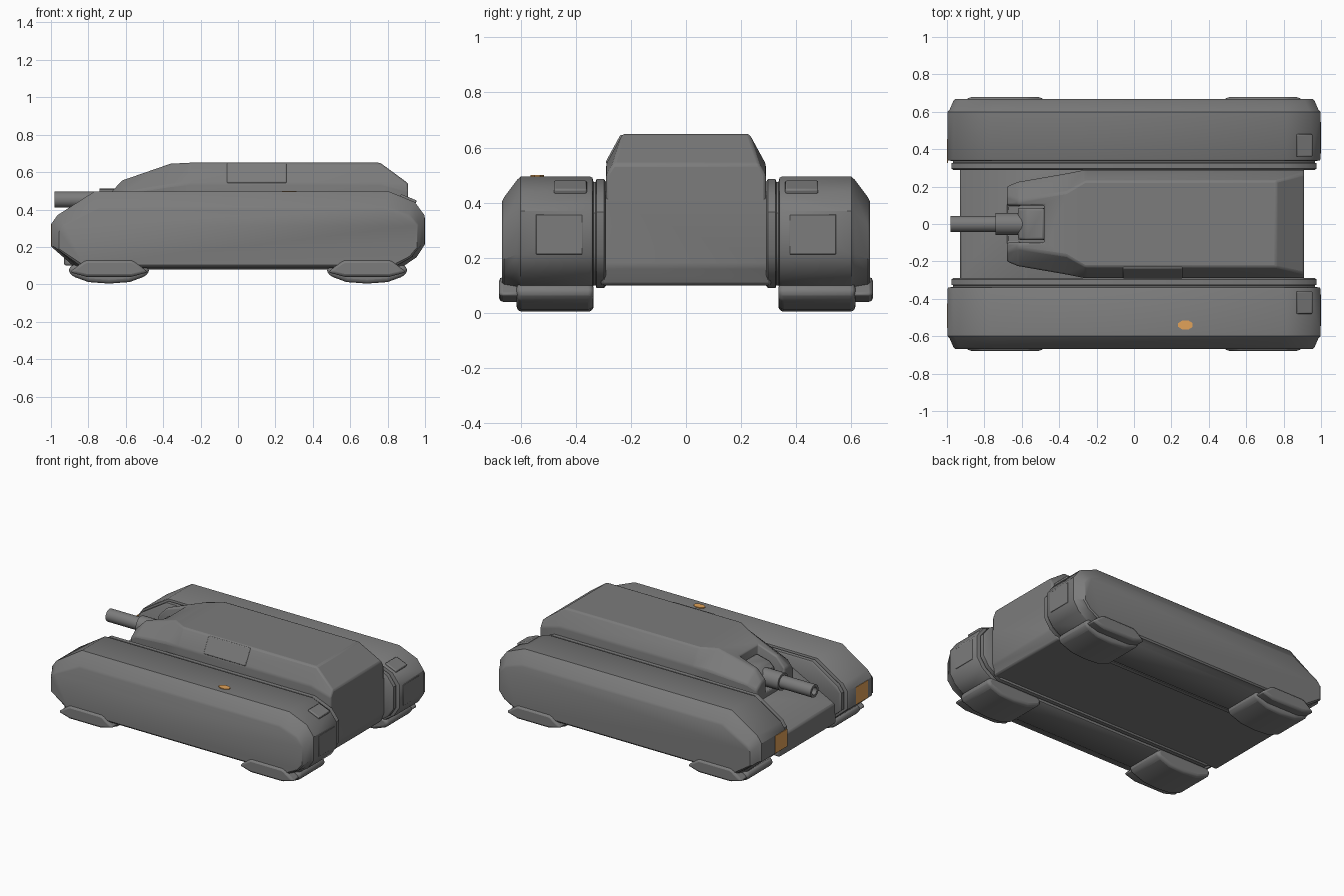
import bpy, bmesh, math
from mathutils import Matrix

cube = bpy.data.objects.get("Cube")
if cube:
    bpy.data.objects.remove(cube, do_unlink=True)


def material(name, rgb):
    m = bpy.data.materials.new(name)
    m.use_nodes = True
    m.diffuse_color = (*rgb, 1)
    m.node_tree.nodes["Principled BSDF"].inputs["Base Color"].default_value = (*rgb, 1)
    return m


GREY = material("armour grey", (0.2, 0.2, 0.2))
ORANGE = material("signal orange", (0.75, 0.36, 0.1))


def finish(bm, name, mat=GREY, bevel=0.0, segments=2):
    bmesh.ops.recalc_face_normals(bm, faces=bm.faces)
    mesh = bpy.data.meshes.new(name)
    bm.to_mesh(mesh)
    bm.free()
    mesh.materials.append(mat)
    ob = bpy.data.objects.new(name, mesh)
    bpy.context.collection.objects.link(ob)
    bpy.ops.object.select_all(action='DESELECT')
    ob.select_set(True)
    bpy.context.view_layer.objects.active = ob
    bpy.ops.object.shade_smooth_by_angle(angle=math.radians(35))
    if bevel:
        mod = ob.modifiers.new("soft_edges", 'BEVEL')
        mod.width, mod.segments, mod.limit_method = bevel, segments, 'ANGLE'
        mod.angle_limit = math.radians(20)
    return ob


def loft(name, rings, **style):
    """Skin closed rings of equal length and cap both ends."""
    bm = bmesh.new()
    loops = [[bm.verts.new(p) for p in ring] for ring in rings]
    n = len(loops[0])
    for a, b in zip(loops, loops[1:]):
        for i in range(n):
            j = (i + 1) % n
            bm.faces.new((a[i], a[j], b[j], b[i]))
    bm.faces.new(loops[0])
    bm.faces.new(loops[-1])
    return finish(bm, name, **style)


def prism(name, profile, y0, y1, **style):
    return loft(name, [[(x, y, z) for x, z in profile] for y in (y0, y1)], **style)


def box(name, centre, size, tilt=0, axis='Y', **style):
    bm = bmesh.new()
    bmesh.ops.create_cube(bm, size=1)
    bm.transform(Matrix.Translation(centre) @ Matrix.Rotation(tilt, 4, axis)
                 @ Matrix.Diagonal((*size, 1)))
    return finish(bm, name, **style)


# Central hull with sloping nose deck
prism("hull", [(-0.93, 0.1), (-0.93, 0.24), (-0.58, 0.42), (0.91, 0.42),
               (0.91, 0.17), (0.88, 0.1)], -0.31, 0.31, bevel=0.012)

# Turret: x, side half-width, shoulder height, roof half-width, roof height
stations = [(-0.68, 0.2, 0.45, 0.15, 0.49), (-0.62, 0.225, 0.49, 0.13, 0.555),
            (-0.36, 0.27, 0.53, 0.17, 0.645), (-0.26, 0.29, 0.54, 0.23, 0.65),
            (0.76, 0.29, 0.54, 0.23, 0.65), (0.91, 0.29, 0.5, 0.265, 0.54)]
turret = loft("turret", [[(x, -w, 0.3), (x, -w, s), (x, -t, r), (x, t, r),
                          (x, w, s), (x, w, 0.3)] for x, w, s, t, r in stations],
              bevel=0.01)

# Recess in the turret front for the gun
cutter = box("gun_recess_cutter", (-0.65, 0, 0.55), (0.34, 0.2, 0.3))
cutter.hide_render = True
cutter.hide_viewport = True
cut = turret.modifiers.new("gun_recess", 'BOOLEAN')
cut.object = cutter
cut.solver = 'EXACT'
turret.modifiers.move(1, 0)

# Gun mantlet and hollow barrel
prism("mantlet", [(-0.62, 0.38), (-0.62, 0.49), (-0.58, 0.525), (-0.48, 0.55),
                  (-0.46, 0.38)], -0.085, 0.085, bevel=0.012)


def gun_tube(name, x0, x1, radius, bore=0):
    steps = [(x1, radius), (x0, radius)]
    if bore:
        steps += [(x0, bore), (x0 + 0.12, bore)]
    rings = [[(x, r * math.cos(a * math.tau / 24), 0.453 + r * math.sin(a * math.tau / 24))
              for a in range(24)] for x, r in steps]
    loft(name, rings)


gun_tube("gun_barrel", -0.98, -0.6, 0.043, bore=0.026)
gun_tube("gun_sleeve", -0.74, -0.58, 0.058)

# Raised armour plate on one turret flank
box("turret_side_plate", (0.1, -0.258, 0.593), (0.32, 0.118, 0.016),
    tilt=math.atan2(0.11, 0.06), axis='X', bevel=0.006)

# Side pod silhouette, and slices: distance out, end, top and bottom insets
pod_profile = [(-0.997, 0.2), (-0.997, 0.325), (-0.965, 0.37), (-0.77, 0.495),
               (0.81, 0.495), (0.945, 0.44), (0.997, 0.37), (0.997, 0.21),
               (0.955, 0.145), (0.86, 0.08), (-0.86, 0.08)]
pod_slices = [(0.29, 0.03, 0.02, 0.02), (0.297, 0.02, 0.01, 0.01), (0.325, 0.02, 0.01, 0.01),
              (0.328, 0.03, 0.02, 0.02), (0.336, 0.03, 0.02, 0.02), (0.34, 0.004, 0.004, 0.004),
              (0.348, 0, 0, 0), (0.6, 0, 0, 0), (0.613, 0.012, 0.012, 0.008),
              (0.66, 0.032, 0.075, 0.012), (0.668, 0.04, 0.09, 0.022)]
foot_profile = [(-0.22, 0.08), (-0.2, 0.045), (-0.11, 0.012), (0, 0.004), (0.11, 0.012),
                (0.2, 0.045), (0.22, 0.08), (0.19, 0.11), (-0.19, 0.11)]
guard_profile = [(-0.21, 0.065), (-0.12, 0.04), (0.12, 0.04), (0.21, 0.065),
                 (0.14, 0.12), (0.12, 0.13), (-0.12, 0.13), (-0.14, 0.12)]

for side, label in ((1, "left"), (-1, "right")):
    rings = []
    for y, end, top, bottom in pod_slices:
        ring = []
        for x, z in pod_profile:
            t = (z - 0.08) / 0.415
            ring.append((x * (1 - end), side * y, z - top * t + bottom * (1 - t)))
        rings.append(ring)
    loft(label + "_pod", rings)

    # Rear hatch and its upper catch
    box(label + "_rear_hatch", (0.996, side * 0.46, 0.285), (0.008, 0.17, 0.145), bevel=0.003)
    box(label + "_rear_catch", (0.91, side * 0.42, 0.455), (0.09, 0.12, 0.022),
        tilt=math.atan2(0.055, 0.135), bevel=0.006)

    # Landing pads with outer guards
    for cx, end in ((-0.69, "front"), (0.69, "rear")):
        pad = [(cx + x, z) for x, z in foot_profile]
        prism(f"{label}_{end}_pad", pad, side * 0.335, side * 0.615, bevel=0.025, segments=3)
        guard = [(cx + x, z) for x, z in guard_profile]
        prism(f"{label}_{end}_guard", guard, side * 0.6, side * 0.679, bevel=0.015)

# Orange lamps on the pod noses and the orange marker on one pod roof
for y, label in ((0.39, "left"), (-0.49, "right")):
    box(label + "_nose_lamp", (-0.997, y, 0.262), (0.006, 0.13, 0.12), mat=ORANGE)
bm = bmesh.new()
bmesh.ops.create_cone(bm, cap_ends=True, segments=8, radius1=1, radius2=1, depth=0.008)
bm.transform(Matrix.Translation((0.275, -0.54, 0.496)) @ Matrix.Diagonal((0.042, 0.026, 1, 1))
             @ Matrix.Rotation(math.pi / 8, 4, 'Z'))
finish(bm, "roof_marker", mat=ORANGE)
